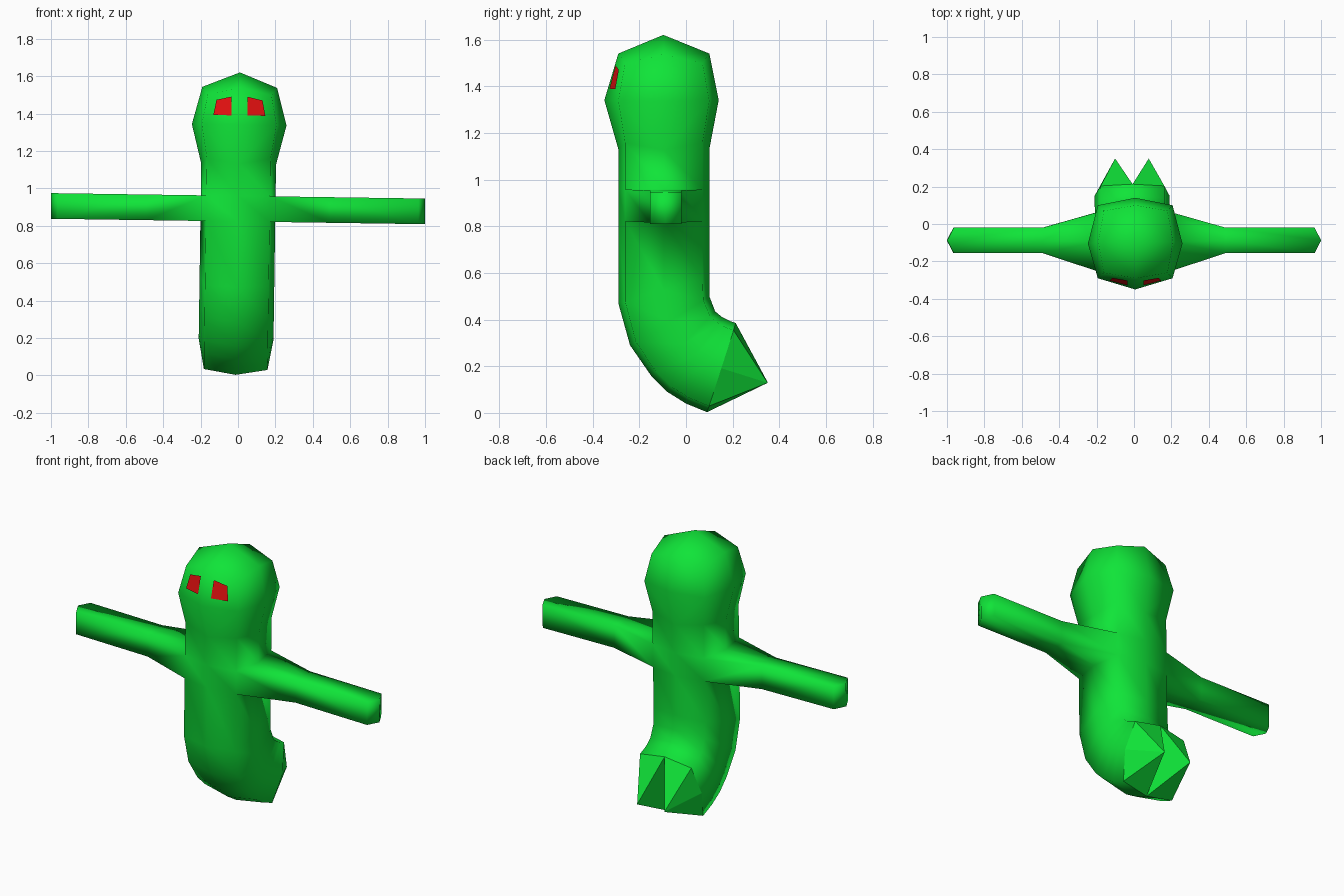
import bpy, bmesh
from mathutils import Matrix, Vector

if "Cube" in bpy.data.objects:
    bpy.data.objects.remove(bpy.data.objects["Cube"])

# the whole figure leans very slightly sideways
PIVOT = Vector((0, 0, 0.9))
LEAN = Matrix.Translation(PIVOT) @ Matrix.Rotation(0.0145, 4, 'Y') @ Matrix.Translation(-PIVOT)


def material(name, color):
    m = bpy.data.materials.new(name)
    m.diffuse_color = color
    m.use_nodes = True
    m.node_tree.nodes["Principled BSDF"].inputs["Base Color"].default_value = m.diffuse_color
    return m


GREEN = material("green", (0.005, 0.78, 0.04, 1))
RED = material("red", (0.75, 0.005, 0.005, 1))


def finish(name, bm, mat, flat=(), mirror=False):
    bmesh.ops.recalc_face_normals(bm, faces=bm.faces)
    for f in bm.faces:
        f.smooth = f not in flat
    me = bpy.data.meshes.new(name)
    bm.to_mesh(me)
    bm.free()
    me.materials.append(mat)
    ob = bpy.data.objects.new(name, me)
    bpy.context.collection.objects.link(ob)
    if mirror:
        ob.modifiers.new("mirror", 'MIRROR').use_mirror_merge = False
    ob.matrix_world = LEAN
    return ob


def bridge(bm, a, b, skip=()):
    n = len(a)
    return [bm.faces.new((a[i], a[(i + 1) % n], b[(i + 1) % n], b[i]))
            for i in range(n) if i not in skip]


# body and head: eight-sided rings given by their front and back points
K = 0.85
OCT = [(0, 1), (K, K), (1, 0), (K, -K), (0, -1), (-K, -K), (-1, 0), (-K, K)]


def ring(bm, fy, fz, by, bz, half_x=0.2, corner_dz=0.0):
    c = Vector((0, (fy + by) / 2, (fz + bz) / 2))
    v = Vector((0, (fy - by) / 2, (fz - bz) / 2))
    out = []
    for i, (u, w) in enumerate(OCT):
        p = c + v * w + Vector((half_x * u, 0, corner_dz * (i % 2)))
        out.append(bm.verts.new(p))
    return out


bm = bmesh.new()
specs = [
    (-0.29, 1.54, 0.10, 1.54, 0.20, -0.04),
    (-0.35, 1.34, 0.14, 1.34, 0.253, 0),
    (-0.29, 1.13, 0.10, 1.13, 0.20, 0.03),
    (-0.29, 0.96, 0.10, 0.96),
    (-0.29, 0.823, 0.10, 0.823),
    (-0.29, 0.47, 0.10, 0.59),
    (-0.24, 0.29, 0.10, 0.50),
    (-0.15, 0.16, 0.125, 0.435),
    (-0.08, 0.09, 0.155, 0.41),
    (0.00, 0.04, 0.185, 0.395),
    (0.09, 0.003, 0.213, 0.385),
]
rings = [ring(bm, *s) for s in specs]
# pull the vertical corner edges of the widest head ring in
for i in (1, 3, 5, 7):
    u, w = OCT[i]
    rings[1][i].co = (0.2 * u / K, -0.095 - 0.195 * w / K, 1.34)
head_faces = []
for n, (a, b) in enumerate(zip(rings, rings[1:])):
    # the shoulders stay open for the arms
    faces = bridge(bm, a, b, skip=(1, 2, 5, 6) if n == 3 else ())
    if n < 2:
        head_faces += faces

# crown
crown = bm.verts.new((0, -0.097, 1.62))
top = rings[0]
for i in (0, 2, 4, 6):
    head_faces.append(bm.faces.new((crown, top[i], top[(i + 1) % 8], top[(i + 2) % 8])))
bmesh.ops.triangulate(bm, faces=head_faces, quad_method='LONG_EDGE')

# arms: grown from the shoulder openings, with a wedge-shaped end
hi, lo = rings[3], rings[4]
for s, (f, m, b) in ((1, (1, 2, 3)), (-1, (7, 6, 5))):
    prev = [lo[f], lo[m], lo[b], hi[b], hi[m], hi[f]]
    for x, x_mid in ((0.49, 0.49), (0.965, 1.0)):
        pts = [(x, -0.155, 0.823), (x_mid, -0.088, 0.823), (x, -0.02, 0.823),
               (x, -0.02, 0.96), (x_mid, -0.088, 0.96), (x, -0.155, 0.96)]
        sec = [bm.verts.new((s * p[0], p[1], p[2])) for p in pts]
        bridge(bm, prev, sec)
        prev = sec
    bm.faces.new((prev[0], prev[1], prev[4], prev[5]))
    bm.faces.new((prev[1], prev[2], prev[3], prev[4]))

# forked tail: one spike on each half of the last ring
end = rings[-1]
spikes = []
for side, idx in ((1, (0, 1, 2, 3, 4)), (-1, (4, 5, 6, 7, 0))):
    tip = bm.verts.new((side * 0.09, 0.35, 0.13))
    loop = [end[i] for i in idx]
    for a, b in zip(loop, loop[1:] + loop[:1]):
        spikes.append(bm.faces.new((a, b, tip)))
finish("body_head_and_arms", bm, GREEN, flat=set(spikes))

# eyes: flat patches just in front of the face
bm = bmesh.new()
eye = [(0.043, -0.328, 1.39), (0.139, -0.303, 1.39), (0.123, -0.288, 1.472), (0.043, -0.302, 1.49)]
face = bm.faces.new([bm.verts.new(p) for p in eye])
ob = finish("eyes", bm, RED, flat={face}, mirror=True)
if ob.data.polygons[0].normal.y > 0:
    ob.data.flip_normals()
